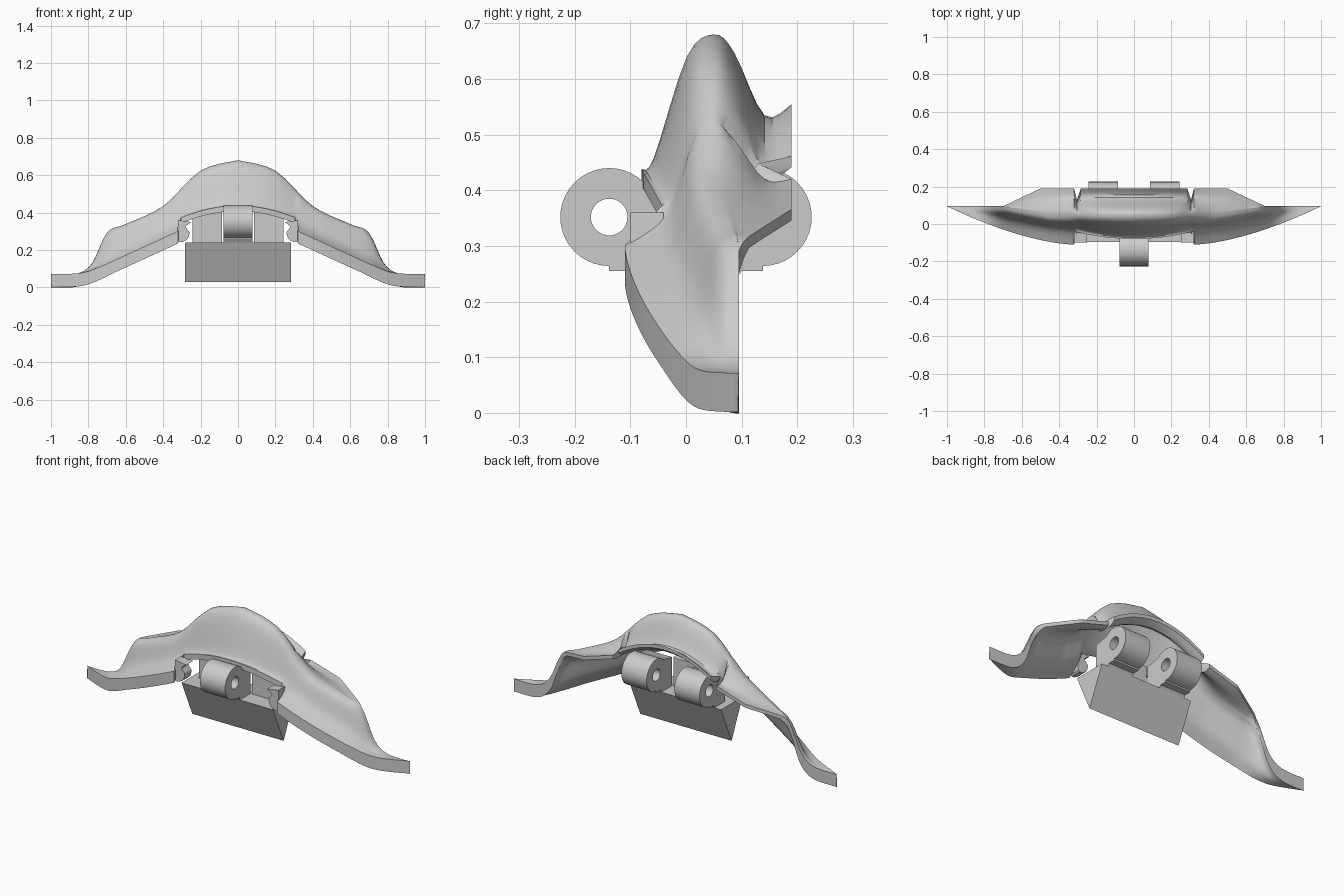
import bpy, bmesh
from math import cos, sin, sqrt, radians

default_cube = bpy.data.objects.get("Cube")
if default_cube:
    bpy.data.objects.remove(default_cube, do_unlink=True)

grey = bpy.data.materials.new("plain_grey")
grey.use_nodes = True
colour = (0.6, 0.6, 0.6, 1)
grey.diffuse_color = colour
grey.node_tree.nodes["Principled BSDF"].inputs["Base Color"].default_value = colour


def finish(name, bm, mirror=False):
    """Turn the bmesh into a shaded object, optionally mirrored across x."""
    bmesh.ops.recalc_face_normals(bm, faces=bm.faces)
    mesh = bpy.data.meshes.new(name)
    bm.to_mesh(mesh)
    bm.free()
    mesh.materials.append(grey)
    obj = bpy.data.objects.new(name, mesh)
    bpy.context.collection.objects.link(obj)
    if mirror:
        obj.modifiers.new("mirror", 'MIRROR').merge_threshold = 0.0005
    bpy.ops.object.select_all(action='DESELECT')
    obj.select_set(True)
    bpy.context.view_layer.objects.active = obj
    bpy.ops.object.shade_smooth_by_angle(angle=radians(38))


def extrude(bm, loops, shift):
    """Fill closed outlines (later ones are holes) and extrude them."""
    edges = []
    for loop in loops:
        verts = [bm.verts.new(point) for point in loop]
        edges += [bm.edges.new(pair) for pair in zip(verts, verts[1:] + verts[:1])]
    filled = bmesh.ops.triangle_fill(bm, edges=edges, use_beauty=True)["geom"]
    faces = [item for item in filled if isinstance(item, bmesh.types.BMFace)]
    geom = bmesh.ops.extrude_face_region(bm, geom=faces, use_keep_orig=True)["geom"]
    moved = [item for item in geom if isinstance(item, bmesh.types.BMVert)]
    bmesh.ops.translate(bm, vec=shift, verts=moved)


def lerp(start, end, factor):
    return start + (end - start) * factor


def smooth_path(points, steps=4):
    """Catmull-Rom curve through the points."""
    padded = points[:1] + points + points[-1:]
    path = []
    for before, start, end, after in zip(padded, padded[1:], padded[2:], padded[3:]):
        for step in range(steps):
            t = step / steps
            path.append([
                q + ((r - p) * t + (2 * p - 5 * q + 4 * r - s) * t * t
                     + (3 * q - p - 3 * r + s) * t ** 3) / 2
                for p, q, r, s in zip(before, start, end, after)])
    return path + [points[-1]]


# Ridge line of the cover as seen from the front
ridge_path = smooth_path([(0, .68), (.2, .625), (.4, .435), (.6, .338), (.7, .292),
                          (.78, .13), (.86, .075), (1, .07)], steps=6)


def ridge_height(x):
    for start, end in zip(ridge_path, ridge_path[1:]):
        if x <= end[0]:
            return lerp(start[1], end[1], (x - start[0]) / (end[0] - start[0]))
    return ridge_path[-1][1]


def cover_section(x, wing):
    """Top line of the cover from front rim to back rim, as (y, z)."""
    top = ridge_height(x)
    ridge = (min(.093, .05 + .17 * max(0, x - .45)), top)
    if wing:
        along = max(0, x - .32)
        fall = .23 - .46 * along
        rim = (.205 * (along / .68) ** 1.6 - .11, .07 + (fall + sqrt(fall * fall + .0005)) / 2)
        back = (min(.19, max(.095, .19 - .475 * (x - .5))), min(top, .42 - .3 * along))
        foot = (lerp(rim[0], ridge[0], .48), lerp(rim[1], top, .27))
        dip = 0
    else:
        rim = (.4 * x * x - .08, .438 - .7 * x * x)
        back = (.13 if x > .3 else .19, .555 - 1.15 * x * x)
        foot = (rim[0] + .022, rim[1] + .02)
        dip = .02
    heel = (lerp(ridge[0], back[0], .65), back[1] - dip)
    front_shoulder = (lerp(foot[0], ridge[0], .55), lerp(foot[1], top, .82))
    back_shoulder = (lerp(ridge[0], heel[0], .4), lerp(top, heel[1], .22))
    return smooth_path([rim, foot, front_shoulder, ridge, back_shoulder, heel, back])


# Curved cover: cap in the middle, wing outside the notch
stations = [(step * .05, False) for step in range(6)] + [(.285, False), (.305, False)]
stations += [(.32 + step * .02, True) for step in range(35)]
bm = bmesh.new()
rings = []
for x, wing in stations:
    section = cover_section(x, wing)
    ring = [bm.verts.new((x, y, z)) for y, z in section]
    last = len(section) - 1
    tip = min(1, max(0, (x - .66) * 10))
    for index in range(last, -1, -1):
        y, z = section[index]
        depth = lerp(.065 if wing else .03, .02, index / last)
        ring.append(bm.verts.new((x, y, z - lerp(depth, .07, tip))))
    rings.append(ring)
for inner, outer in zip(rings, rings[1:]):
    for index in range(len(inner)):
        bm.faces.new((inner[index - 1], inner[index], outer[index], outer[index - 1]))
bm.faces.new(rings[-1])
finish("curved_cover", bm, mirror=True)

# Hooked lugs at the inner ends of the wings
bm = bmesh.new()
lug = smooth_path([(.25, .35), (.28, .325), (.26, .295), (.275, .255), (.32, .25), (.32, .36)])
extrude(bm, [[(x, -.1, z) for x, z in lug]], (0, .06, 0))
finish("cover_lugs", bm, mirror=True)

# Wedge block below the hinges
bm = bmesh.new()
extrude(bm, [[(-.283, -.095, .24), (-.283, 0, .03), (-.283, .095, .24)]], (.566, 0, 0))
finish("wedge_block", bm)


def circle_points(radius, start, stop, step):
    angles = [radians(angle) for angle in range(start, stop, step)]
    return [(.138 + radius * cos(angle), .352 + radius * sin(angle)) for angle in angles]


# Hinge knuckles with pin holes
def knuckle(name, left, side, mirror=False):
    outline = circle_points(.088, -90, 136, 9)
    outline += [(0, .4), (0, .24), (.09, .24), (.1, .255), (.138, .255)]
    pin_hole = circle_points(.033, 0, 360, 12)
    bm = bmesh.new()
    loops = [[(left, side * y, z) for y, z in loop] for loop in (outline, pin_hole)]
    extrude(bm, loops, (.156, 0, 0))
    finish(name, bm, mirror)


knuckle("front_knuckle", -.078, -1)
knuckle("back_knuckles", .086, 1, mirror=True)
